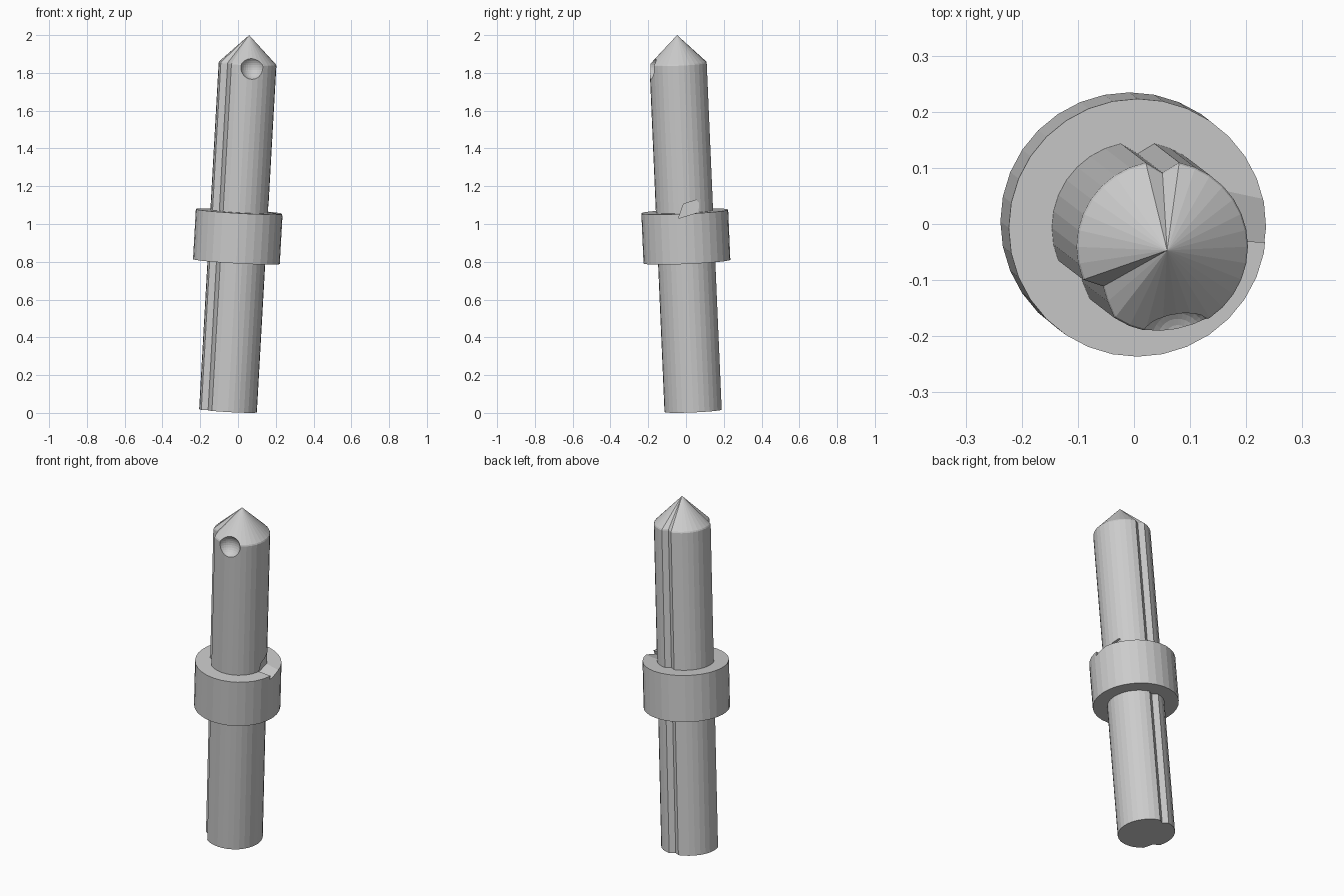
import bpy, bmesh
from math import cos, sin, tau
from mathutils import Vector, Matrix

if "Cube" in bpy.data.objects:
    bpy.data.objects.remove(bpy.data.objects["Cube"])

SIDES = 32
BASE, TIP = Vector((-0.053, 0.039, 0.011)), Vector((0.059, -0.047, 2.0))
AXIS = TIP - BASE
LENGTH = AXIS.length
LEAN = Matrix.Translation(BASE) @ Vector((0, 0, 1)).rotation_difference(AXIS).to_matrix().to_4x4()


def finish(name, bm, matrix=None):
    bmesh.ops.recalc_face_normals(bm, faces=bm.faces)
    if matrix:
        bm.transform(matrix)
    mesh = bpy.data.meshes.new(name)
    bm.to_mesh(mesh)
    bm.free()
    obj = bpy.data.objects.new(name, mesh)
    bpy.context.collection.objects.link(obj)
    return obj


def stack(name, radii, levels, tip=None):
    """Loft a polar outline through (height, scale) levels, ending in a cap or tip."""
    bm = bmesh.new()
    rings = [[bm.verts.new((r * s * cos(tau * i / SIDES), r * s * sin(tau * i / SIDES), z))
              for i, r in enumerate(radii)] for z, s in levels]
    bm.faces.new(rings[0][::-1])
    for lo, hi in zip(rings, rings[1:]):
        for i in range(SIDES):
            j = (i + 1) % SIDES
            bm.faces.new((lo[i], lo[j], hi[j], hi[i]))
    if tip is None:
        bm.faces.new(rings[-1])
    else:
        point = bm.verts.new((0, 0, tip))
        for i in range(SIDES):
            bm.faces.new((rings[-1][i], rings[-1][(i + 1) % SIDES], point))
    return finish(name, bm, LEAN)


def cut(obj, cutter):
    mod = obj.modifiers.new("cut", 'BOOLEAN')
    mod.operation, mod.solver, mod.object = 'DIFFERENCE', 'EXACT', cutter
    bpy.context.view_layer.objects.active = obj
    bpy.ops.object.modifier_apply(modifier=mod.name)


# Pointed shaft with two lengthwise V grooves
outline = [0.153] * SIDES
for index, radius in {8: 0.132, 19: 0.127, 20: 0.138}.items():
    outline[index] = radius
shaft = stack("shaft", outline, [(0, 1), (1.84, 1), (1.847, 0.98)], LENGTH)

# Collar
collar = stack("collar", [0.23] * SIDES, [(0.792, 1), (1.058, 1)])

# Round dent at the front shoulder
bm = bmesh.new()
bmesh.ops.create_uvsphere(bm, u_segments=32, v_segments=16, radius=0.065)
dent = finish("dent_cutter", bm, Matrix.Translation((0.078, -0.205, 1.828)))
cut(shaft, dent)

# Slanted chip on the right of the collar, biting slightly into the shaft
bm = bmesh.new()
profile = [(-0.04, 1.03), (0.11, 1.076), (0.075, 1.105), (0.055, 1.127), (-0.013, 1.106)]
face = bm.faces.new([bm.verts.new((0.14, y, z)) for y, z in profile])
side = bmesh.ops.extrude_face_region(bm, geom=[face])
bmesh.ops.translate(bm, vec=(0.2, 0, 0),
                    verts=[g for g in side["geom"] if isinstance(g, bmesh.types.BMVert)])
chip = finish("chip_cutter", bm)
for part in (shaft, collar):
    cut(part, chip)

for helper in (dent, chip):
    bpy.data.objects.remove(helper)
